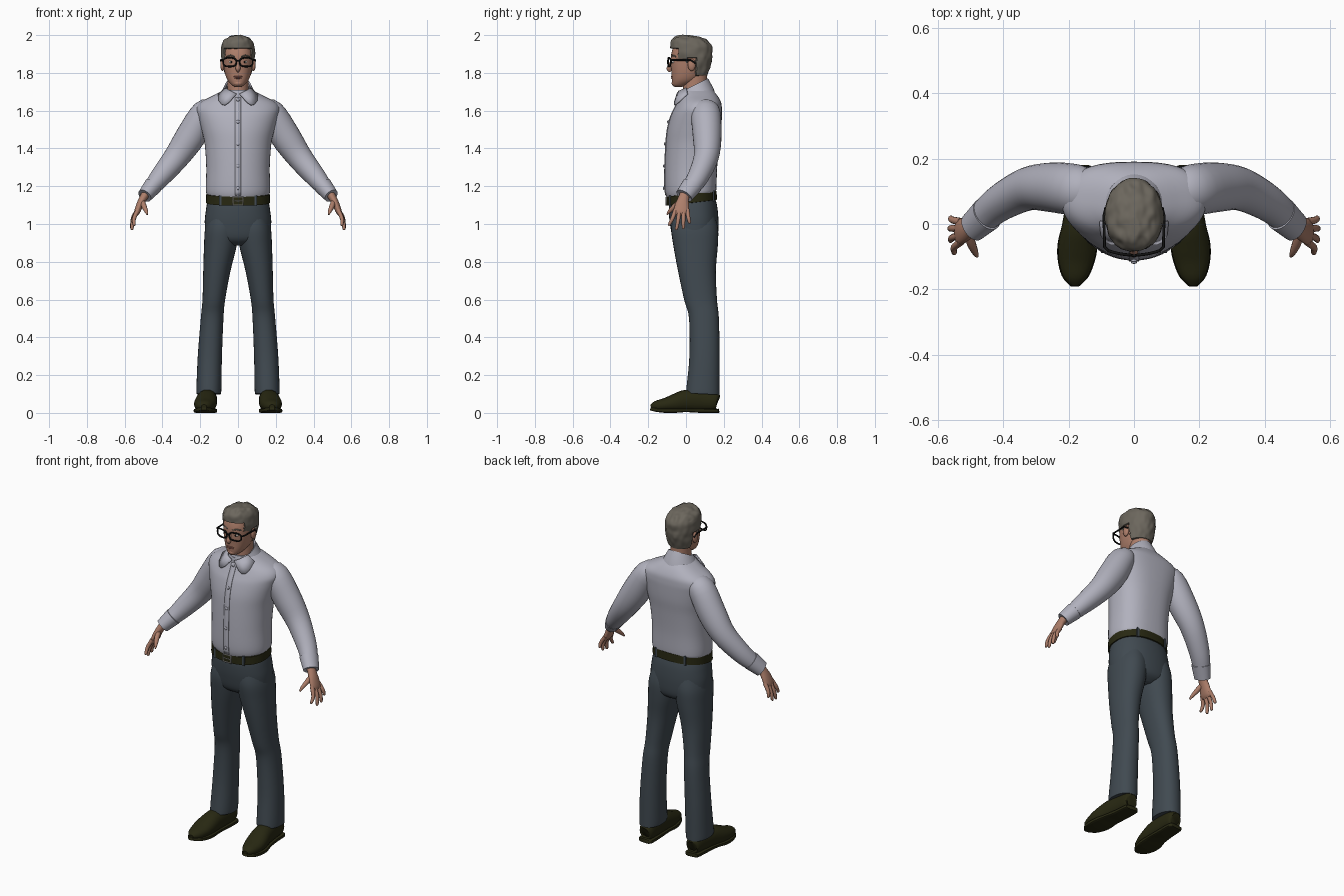
import bpy, bmesh, math
from mathutils import Vector, noise

cube = bpy.data.objects.get("Cube")
if cube:
    bpy.data.objects.remove(cube, do_unlink=True)

COLOURS = {"skin": (0.42, 0.21, 0.145), "lips": (0.33, 0.13, 0.10), "hair": (0.15, 0.135, 0.11),
           "shirt": (0.44, 0.44, 0.51), "trousers": (0.052, 0.068, 0.082),
           "leather": (0.021, 0.021, 0.006), "black": (0.006, 0.006, 0.006),
           "eye_white": (0.6, 0.56, 0.5), "metal": (0.38, 0.37, 0.34)}
MATS = {}
for label, rgb in COLOURS.items():
    m = bpy.data.materials.new(label)
    m.use_nodes = True
    m.diffuse_color = (*rgb, 1)
    m.node_tree.nodes["Principled BSDF"].inputs["Base Color"].default_value = (*rgb, 1)
    MATS[label] = m
parts = []
SIDES = (("left", 1), ("right", -1))


def finish(name, bm, mat):
    bmesh.ops.recalc_face_normals(bm, faces=bm.faces)
    me = bpy.data.meshes.new(name)
    bm.to_mesh(me)
    bm.free()
    ob = bpy.data.objects.new(name, me)
    bpy.context.collection.objects.link(ob)
    me.materials.append(MATS[mat])
    parts.append(ob)
    return ob


def spline(keys, n):
    """Catmull-Rom interpolation of key tuples."""
    out = []
    for i in range(len(keys) - 1):
        a, b, c, d = (keys[max(0, min(len(keys) - 1, i + k))] for k in (-1, 0, 1, 2))
        for j in range(n):
            t = j / n
            out.append([0.5 * (2 * q + (r - p) * t + (2 * p - 5 * q + 4 * r - s) * t ** 2
                               + (3 * q - p - 3 * r + s) * t ** 3) for p, q, r, s in zip(a, b, c, d)])
    return out + [list(keys[-1])]


def skin_rings(name, rings, mat, shape=None):
    bm = bmesh.new()
    loops = [[bm.verts.new(shape(p) if shape else p) for p in ring] for ring in rings]
    n = len(loops[0])
    for lo, hi in zip(loops, loops[1:]):
        for i in range(n):
            bm.faces.new((lo[i], lo[(i + 1) % n], hi[(i + 1) % n], hi[i]))
    bm.faces.new(loops[0])
    bm.faces.new(loops[-1])
    return finish(name, bm, mat)


def power(v, p):
    return math.copysign(abs(v) ** (2 / p), v)


def stack(name, keys, mat, s=1, seg=32, steps=5, front=2, back=2, shape=None):
    """Level rings; key = z, centre x, half width, front y, back y, tilt."""
    rings = []
    for z, cx, rx, yf, yb, tilt in spline(keys, steps):
        ring = []
        for i in range(seg):
            a = math.tau * i / seg
            p = back if math.sin(a) > 0 else front
            dy = power(math.sin(a), p) * (yb - yf) / 2
            ring.append(Vector((s * (cx + rx * power(math.cos(a), p)), (yf + yb) / 2 + dy, z + tilt * dy)))
        rings.append(ring)
    return skin_rings(name, rings, mat, shape)


def tube(name, keys, mat, s=1, seg=20, steps=4, ref=(0, 1, 0), p=2, shape=None):
    """Rings along a path; key = x, y, z, two radii."""
    ks = spline(keys, steps)
    rings = []
    for i, k in enumerate(ks):
        t = (Vector(ks[min(i + 1, len(ks) - 1)][:3]) - Vector(ks[max(i - 1, 0)][:3])).normalized()
        u = t.cross(Vector(ref)).normalized()
        v = u.cross(t)
        ring = []
        for j in range(seg):
            a = math.tau * j / seg
            q = Vector(k[:3]) + u * k[3] * power(math.cos(a), p) + v * k[4] * power(math.sin(a), p)
            ring.append(Vector((s * q.x, q.y, q.z)))
        rings.append(ring)
    return skin_rings(name, rings, mat, shape)


def ball(name, centre, radii, mat):
    bm = bmesh.new()
    bmesh.ops.create_uvsphere(bm, u_segments=16, v_segments=10, radius=1)
    bmesh.ops.scale(bm, vec=radii, verts=bm.verts)
    bmesh.ops.translate(bm, vec=centre, verts=bm.verts)
    return finish(name, bm, mat)


def box(name, centre, size, mat):
    bm = bmesh.new()
    bmesh.ops.create_cube(bm, size=1)
    bmesh.ops.scale(bm, vec=size, verts=bm.verts)
    bmesh.ops.translate(bm, vec=centre, verts=bm.verts)
    return finish(name, bm, mat)


def wire(name, pts, radius, mat, closed=False):
    cu = bpy.data.curves.new(name, "CURVE")
    cu.dimensions = "3D"
    cu.bevel_depth = radius
    cu.bevel_resolution = 2
    cu.use_fill_caps = True
    sp = cu.splines.new("POLY")
    sp.points.add(len(pts) - 1)
    for q, p in zip(sp.points, pts):
        q.co = (*p, 1)
    sp.use_cyclic_u = closed
    cu.materials.append(MATS[mat])
    bpy.context.collection.objects.link(bpy.data.objects.new(name, cu))


def surface_y(ob, x, z, side=-1):
    hit, loc, _, _ = ob.ray_cast((x, side, z), (0, -side, 0))
    return loc.y if hit else -0.04


# Shirt body, collar, trousers seat and belt
torso = stack("shirt_body", [(1.135, 0, .150, -.085, .140, .1), (1.155, 0, .165, -.102, .156, .1),
    (1.19, 0, .170, -.111, .161, 0), (1.30, 0, .168, -.111, .165, 0), (1.42, 0, .176, -.106, .176, 0),
    (1.50, 0, .193, -.098, .186, 0), (1.57, 0, .212, -.080, .190, 0), (1.61, 0, .220, -.062, .190, 0),
    (1.645, 0, .198, -.045, .185, 0), (1.68, 0, .132, -.032, .166, 0), (1.71, 0, .075, -.025, .140, 0)],
    "shirt", seg=48, front=2, back=2.6)
stack("shirt_collar", [(1.67, 0, .108, -.035, .160, 0), (1.70, 0, .088, -.036, .146, .2),
    (1.735, 0, .069, -.032, .116, .5), (1.73, 0, .062, -.026, .110, .5), (1.69, 0, .060, -.02, .108, .5)],
    "shirt", steps=1)
stack("trouser_seat", [(.885, 0, .06, -.02, .12, 0), (.92, 0, .160, -.066, .163, 0), (1.0, 0, .176, -.085, .172, 0),
    (1.08, 0, .169, -.091, .166, .06), (1.13, 0, .160, -.088, .152, .12)], "trousers", seg=40, front=2.3, back=2.3)
belt = stack("belt", [(1.112, 0, .164, -.094, .158, .12), (1.113, 0, .169, -.101, .164, .12),
    (1.160, 0, .168, -.101, .162, .12), (1.161, 0, .160, -.094, .154, .12)], "leather", seg=48, steps=1, front=2.3, back=2.3)

bpy.context.view_layer.update()

# Button placket and buttons
bm = bmesh.new()
rows = []
for i in range(27):
    z = 1.15 + i * .02
    rows.append([bm.verts.new((x, surface_y(torso, x, z) - .004, z)) for x in (-.016, 0, .016)])
for lo, hi in zip(rows, rows[1:]):
    for i in range(2):
        bm.faces.new((lo[i], lo[i + 1], hi[i + 1], hi[i]))
placket = finish("shirt_placket", bm, "shirt")
placket.modifiers.new("thickness", "SOLIDIFY").thickness = .006
for i in range(5):
    z = 1.19 + i * .117
    ball(f"shirt_button_{i + 1}", (0, surface_y(torso, 0, z) - .006, z), (.009, .005, .009), "shirt")

# Buckle and belt loops
y = surface_y(belt, 0, 1.12) - .004
wire("belt_buckle", [(x, y, z) for x, z in ((-.026, 1.1), (.026, 1.1), (.026, 1.142), (-.026, 1.142))], .004, "metal", True)
wire("buckle_pin", [(-.02, y - .002, 1.121), (.024, y - .002, 1.121)], .003, "metal")
for label, s in SIDES:
    for end, side, z in (("front", -1, 1.124), ("back", 1, 1.15)):
        box(f"{label}_{end}_belt_loop", (s * .095, surface_y(belt, s * .095, z, side), z), (.013, .01, .056), "trousers")

for label, s in SIDES:
    # Trouser legs
    stack(f"{label}_trouser_leg", [(.10, .155, .064, .000, .178, -.05), (.13, .154, .066, .002, .178, 0),
        (.3, .149, .064, .018, .178, 0), (.5, .137, .060, .016, .174, 0), (.6, .128, .060, -.010, .164, 0),
        (.75, .112, .072, -.042, .158, 0), (.88, .094, .086, -.066, .168, 0), (.97, .086, .089, -.078, .170, 0),
        (1.04, .08, .078, -.07, .155, 0)], "trousers", s, front=2.2, back=2.2)
    # Shoes
    tube(f"{label}_shoe", [(.155, .168, .06, .025, .03), (.155, .155, .062, .042, .050), (.158, .08, .065, .048, .058),
        (.165, 0, .064, .054, .058), (.172, -.06, .052, .059, .048), (.177, -.11, .043, .055, .036),
        (.180, -.16, .036, .038, .027), (.180, -.186, .032, .014, .012)], "leather", s, ref=(0, 0, 1), p=2.2,
        shape=lambda q: Vector((q.x, q.y, max(q.z, .014))))
    tube(f"{label}_shoe_sole", [(.155, .174, .011, .028, .011), (.155, .16, .011, .044, .011), (.158, .08, .012, .047, .012),
        (.165, 0, .014, .053, .010), (.172, -.06, .012, .061, .012), (.177, -.11, .012, .057, .012),
        (.180, -.16, .016, .041, .010), (.180, -.189, .022, .014, .008)], "leather", s, ref=(0, 0, 1), p=5)
    # Sleeve and cuff
    tube(f"{label}_sleeve", [(.13, .100, 1.60, .05, .06), (.175, .104, 1.588, .072, .078), (.25, .112, 1.465, .079, .076),
        (.325, .107, 1.355, .068, .066), (.41, .064, 1.25, .055, .056), (.465, .018, 1.183, .042, .048),
        (.48, .004, 1.165, .036, .044)], "shirt", s, seg=28)
    tube(f"{label}_cuff", [(.448, .032, 1.205, .040, .046), (.450, .030, 1.202, .049, .054), (.494, -.010, 1.149, .039, .047),
        (.490, -.007, 1.153, .030, .036)], "shirt", s, seg=28, steps=1)
    # Hand
    tube(f"{label}_palm", [(.478, .002, 1.175, .024, .028), (.500, -.012, 1.140, .021, .028), (.518, -.020, 1.105, .019, .036),
        (.534, -.025, 1.065, .016, .041), (.540, -.026, 1.048, .009, .034)], "skin", s)
    fingers = (("index", -.055, -.088, .550, .990), ("middle", -.034, -.050, .561, .968),
               ("ring", -.013, -.014, .563, .974), ("little", .007, .018, .560, 1.002))
    for f, y0, y1, x1, z1 in fingers:
        mid = ((.532 + x1) / 2 + .009, (y0 + y1) / 2, (1.07 + z1) / 2)
        tube(f"{label}_{f}_finger", [(.530, y0, 1.075, .012, .012), (*mid, .0105, .0105), (x1, y1, z1 + .008, .008, .008),
            (x1, y1, z1, .003, .003)], "skin", s, seg=10)
    tube(f"{label}_thumb", [(.508, -.022, 1.125, .013, .015), (.498, -.058, 1.095, .014, .014), (.486, -.086, 1.068, .010, .010),
        (.480, -.100, 1.050, .004, .004)], "skin", s, seg=10)
    # Collar leaf
    bm = bmesh.new()
    leaf = [(.008, -.050, 1.690), (.040, -.040, 1.705), (.067, .000, 1.722), (.106, .006, 1.690), (.102, -.036, 1.652),
            (.088, -.056, 1.634), (.070, -.064, 1.630), (.048, -.064, 1.645)]
    rim = [bm.verts.new((s * x, y, z)) for x, y, z in leaf]
    hub = bm.verts.new((s * .066, -.046, 1.675))
    for a, b in zip(rim, rim[1:] + rim[:1]):
        bm.faces.new((a, b, hub))
    finish(f"{label}_collar_leaf", bm, "shirt").modifiers.new("thickness", "SOLIDIFY").thickness = .007

# Neck and head
stack("neck", [(1.62, 0, .062, -.01, .125, 0), (1.70, 0, .056, -.016, .112, 0), (1.80, 0, .055, -.01, .11, 0)], "skin")
stack("head", [(1.726, 0, .016, -.060, -.02, 0), (1.736, 0, .034, -.071, .015, 0), (1.762, 0, .056, -.075, .07, 0),
    (1.80, 0, .070, -.077, .10, 0), (1.85, 0, .078, -.080, .115, 0), (1.90, 0, .080, -.078, .122, 0),
    (1.95, 0, .070, -.06, .11, 0), (1.98, 0, .04, -.03, .07, 0)], "skin", front=2.3)


# Hair cap, tucked under the skin below the hairline
def hair_shape(q):
    line = 1.928 if q.y < -.045 else 1.868 if q.y < -.012 else 1.85 if q.y < .012 else 1.878 if q.y < .052 else 1.785
    mid = Vector((0, .03, q.z))
    wave = noise.noise(Vector((q.x * 45, q.y * 30, q.z * 25)))
    if q.z < line:
        return mid + (q - mid) * .8
    return mid + (q - mid) * (1 + .045 * wave) + Vector((0, 0, .006 * wave if q.z > 1.95 else 0))


stack("hair", [(1.775, 0, .058, .0, .108, 0), (1.80, 0, .072, -.02, .118, 0), (1.86, 0, .086, -.06, .136, 0),
    (1.90, 0, .089, -.079, .140, 0), (1.94, 0, .087, -.083, .137, 0), (1.97, 0, .075, -.077, .112, 0),
    (1.99, 0, .051, -.060, .070, 0), (1.999, 0, .014, -.035, .02, 0)], "hair", seg=80, steps=8, front=2.3, shape=hair_shape)

# Face
tube("nose", [(0, -.070, 1.872, .008, .008), (0, -.082, 1.845, .009, .010), (0, -.088, 1.823, .015, .013),
    (0, -.080, 1.808, .009, .006)], "skin", ref=(1, 0, 0), seg=14)
ball("upper_lip", (0, -.074, 1.780), (.024, .006, .004), "lips")
ball("lower_lip", (0, -.073, 1.773), (.020, .007, .005), "lips")
ball("chin", (0, -.062, 1.745), (.024, .014, .014), "skin")
for label, s in SIDES:
    ball(f"{label}_ear", (s * .082, .030, 1.842), (.012, .021, .032), "skin")
    ball(f"{label}_eye", (s * .035, -.064, 1.858), (.014, .011, .008), "eye_white")
    ball(f"{label}_pupil", (s * .035, -.073, 1.858), (.005, .004, .006), "black")
    wire(f"{label}_eyebrow", [(s * x, y, z) for x, y, z in ((.016, -.077, 1.886), (.04, -.07, 1.893), (.06, -.054, 1.886))], .004, "hair")
    # Glasses rims and temples
    rim = []
    for i in range(28):
        a = math.tau * i / 28
        x = .044 + .035 * power(math.cos(a), 2.8)
        rim.append((s * x, -.095 + 2.2 * x * x, 1.857 + .023 * power(math.sin(a), 2.8)))
    wire(f"{label}_glasses_rim", rim, .0045, "black", True)
    wire(f"{label}_glasses_temple", [(s * .078, -.082, 1.868), (s * .090, -.070, 1.868), (s * .092, .025, 1.868),
        (s * .086, .05, 1.85)], .0045, "black")
wire("glasses_bridge", [(-.011, -.095, 1.862), (0, -.097, 1.866), (.011, -.095, 1.862)], .004, "black")

# Smooth shading with crisp edges
for ob in bpy.context.selected_objects:
    ob.select_set(False)
for ob in parts:
    ob.select_set(True)
bpy.context.view_layer.objects.active = parts[0]
bpy.ops.object.shade_smooth_by_angle(angle=math.radians(40))
